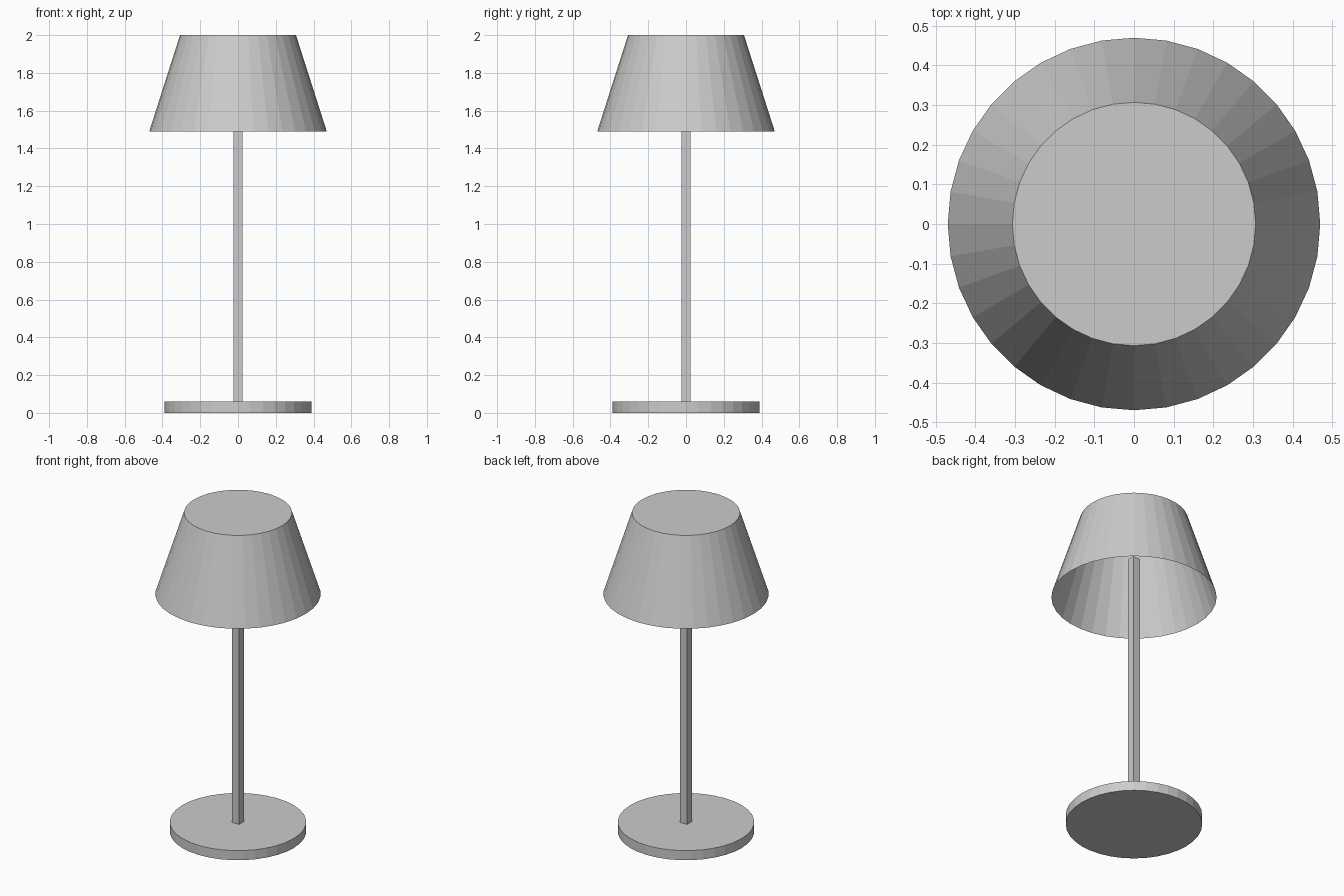
import bpy
import bmesh
from mathutils import Matrix

SIDES = 36

cube = bpy.data.objects.get("Cube")
if cube:
    bpy.data.objects.remove(cube, do_unlink=True)

# One plain grey for the whole lamp
grey = bpy.data.materials.new("light grey")
grey.use_nodes = True
colour = (0.6, 0.6, 0.6, 1)
grey.diffuse_color = colour
grey.node_tree.nodes["Principled BSDF"].inputs["Base Color"].default_value = colour


def finish(name, bm):
    mesh = bpy.data.meshes.new(name)
    bm.to_mesh(mesh)
    bm.free()
    mesh.materials.append(grey)
    obj = bpy.data.objects.new(name, mesh)
    bpy.context.collection.objects.link(obj)
    return obj


def frustum(name, r_bottom, r_top, z_bottom, z_top, open_bottom=False):
    """Flat-sided round part with a vertex on the x axis."""
    bm = bmesh.new()
    bmesh.ops.create_cone(
        bm, cap_ends=True, segments=SIDES, radius1=r_bottom, radius2=r_top,
        depth=z_top - z_bottom,
        matrix=Matrix.Translation((0, 0, (z_bottom + z_top) / 2)))
    if open_bottom:
        bm.normal_update()
        caps = [f for f in bm.faces if f.normal.z < -0.9]
        bmesh.ops.delete(bm, geom=caps, context="FACES_ONLY")
    return finish(name, bm)


def box(name, width, z_bottom, z_top):
    bm = bmesh.new()
    bmesh.ops.create_cube(
        bm, size=1,
        matrix=Matrix.Translation((0, 0, (z_bottom + z_top) / 2))
        @ Matrix.Diagonal((width, width, z_top - z_bottom, 1)))
    return finish(name, bm)


# Round foot, square stem, and thin shade closed on top and open below
frustum("base", 0.388, 0.388, 0, 0.06)
box("stem", 0.05, 0.06, 1.74)
frustum("shade", 0.47, 0.307, 1.49, 2, open_bottom=True)
